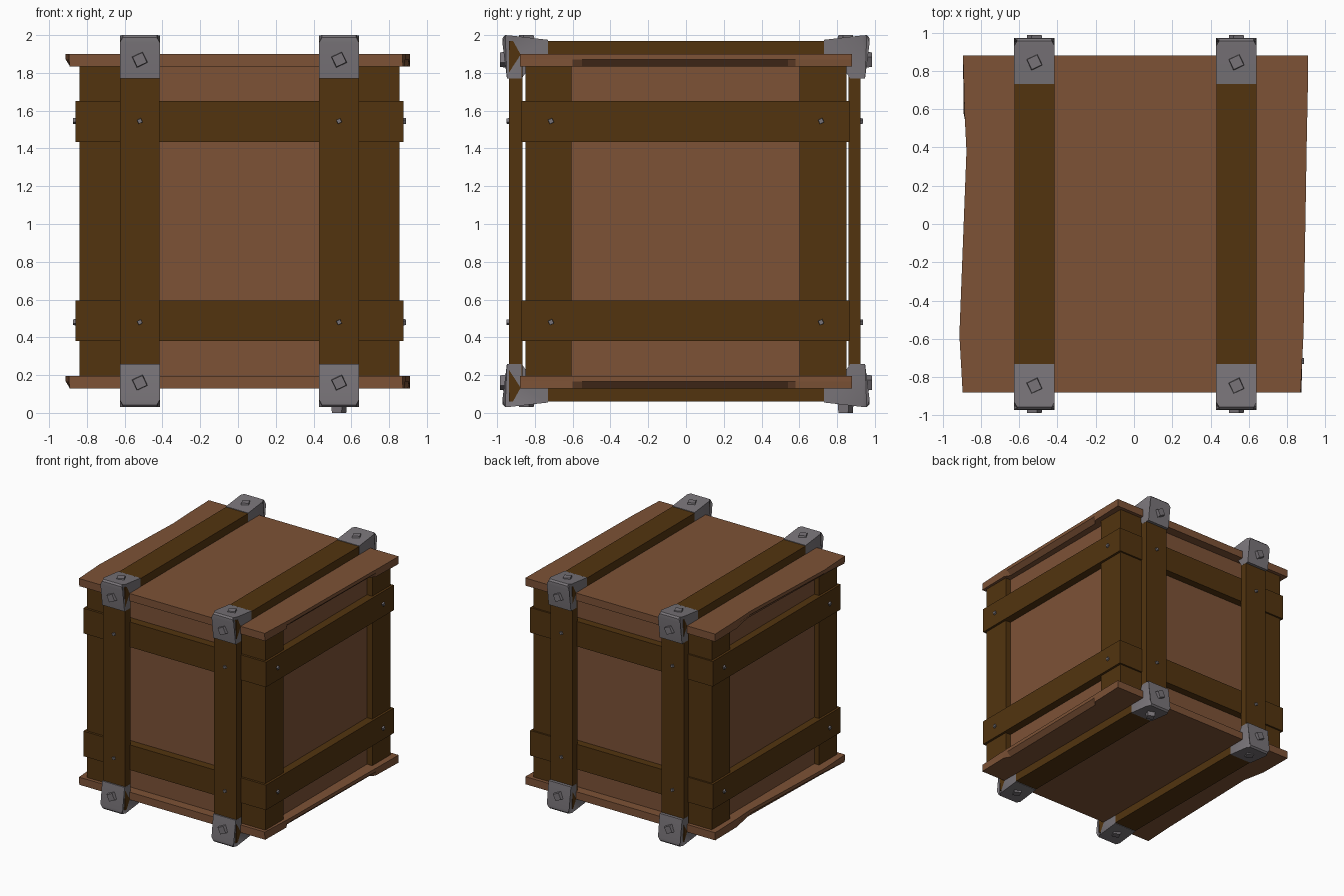
import bpy, bmesh, math
from mathutils import Matrix, Vector

if "Cube" in bpy.data.objects:
    bpy.data.objects.remove(bpy.data.objects["Cube"])


def mat(name, c):
    m = bpy.data.materials.new(name)
    m.diffuse_color = (*c, 1)
    m.use_nodes = True
    m.node_tree.nodes["Principled BSDF"].inputs["Base Color"].default_value = m.diffuse_color
    return m


LIGHT = mat("light_wood", (0.205, 0.085, 0.037))
DARK = mat("dark_wood", (0.085, 0.034, 0.0048))
METAL = mat("grey_metal", (0.19, 0.175, 0.19))


def finish(bm, name, m):
    bmesh.ops.recalc_face_normals(bm, faces=bm.faces[:])
    me = bpy.data.meshes.new(name)
    bm.to_mesh(me)
    bm.free()
    me.materials.append(m)
    o = bpy.data.objects.new(name, me)
    bpy.context.collection.objects.link(o)
    return o


def box(name, x0, x1, y0, y1, z0, z1, m):
    bm = bmesh.new()
    t = Matrix.Translation(((x0 + x1) / 2, (y0 + y1) / 2, (z0 + z1) / 2))
    bmesh.ops.create_cube(bm, size=1, matrix=t @ Matrix.Diagonal((x1 - x0, y1 - y0, z1 - z0, 1)))
    return finish(bm, name, m)


def stud(name, loc, normal, size, height, turn=25):
    # square head, tapered outward, half sunk into the surface
    bm = bmesh.new()
    q = Vector(normal).to_track_quat('Z', 'Y').to_matrix().to_4x4()
    t = Matrix.Translation(loc) @ q @ Matrix.Rotation(math.radians(45 + turn), 4, 'Z')
    bmesh.ops.create_cone(bm, cap_ends=True, segments=4, radius1=size * 0.74,
                          radius2=size * 0.62, depth=height * 2, matrix=t)
    return finish(bm, name, METAL)


# inner crate panels
box("crate_panels", -0.795, 0.805, -0.8, 0.8, 0.16, 1.87, LIGHT)

# corner posts
for x0, x1 in ((-0.84, -0.6), (0.61, 0.855)):
    for y0, y1 in ((-0.85, -0.605), (0.6, 0.85)):
        box("corner_post", x0, x1, y0, y1, 0.19, 1.84, DARK)

# horizontal slats on all four sides
for z0, z1 in ((0.38, 0.595), (1.435, 1.65)):
    box("front_slat", -0.86, 0.875, -0.87, -0.79, z0, z1, DARK)
    box("back_slat", -0.86, 0.875, 0.79, 0.865, z0, z1, DARK)
    box("left_slat", -0.86, -0.78, -0.868, 0.863, z0, z1, DARK)
    box("right_slat", 0.79, 0.875, -0.868, 0.863, z0, z1, DARK)


# lid and base boards with rough, undercut ends: (y, x at top, x at bottom)
LEFT = [(-0.88, -0.895, -0.89), (-0.58, -0.912, -0.875), (0.38, -0.875, -0.85),
        (0.58, -0.885, -0.89), (0.88, -0.893, -0.893)]
RIGHT = [(0.88, 0.91, 0.91), (0.58, 0.906, 0.90), (0.54, 0.904, 0.865),
         (-0.55, 0.886, 0.85), (-0.6, 0.884, 0.88), (-0.88, 0.87, 0.875)]


def board(name, z0, z1):
    bm = bmesh.new()
    rim = LEFT + RIGHT
    mid = z0 + (z1 - z0) * 0.55
    rows = [[bm.verts.new((b, y, z0)) for y, t, b in rim],
            [bm.verts.new((t, y, mid)) for y, t, b in rim],
            [bm.verts.new((t, y, z1)) for y, t, b in rim]]
    bm.faces.new(rows[0])
    bm.faces.new(rows[2])
    n = len(rim)
    for a, b in zip(rows, rows[1:]):
        for i in range(n):
            j = (i + 1) % n
            bm.faces.new((a[i], a[j], b[j], b[i]))
    return finish(bm, name, LIGHT)


board("lid_board", 1.835, 1.90)
board("base_board", 0.13, 0.195)

# metal corner cap: (y outward, z up from middle, half width)
CAP = [(0.73, 0.875, 0.106), (0.73, 0.96, 0.106), (0.93, 0.983, 0.106), (0.957, 0.985, 0.09),
       (0.97, 0.972, 0.09), (0.972, 0.945, 0.106), (0.948, 0.755, 0.106), (0.87, 0.755, 0.106),
       (0.87, 0.875, 0.106)]
MID = 1.015


def cap(cx, sy, sz):
    bm = bmesh.new()
    sides = [[bm.verts.new((cx + s * w, sy * y, MID + sz * z)) for y, z, w in CAP] for s in (-1, 1)]
    for s in sides:
        bm.faces.new(s)
    n = len(CAP)
    for i in range(n):
        j = (i + 1) % n
        bm.faces.new((sides[0][i], sides[0][j], sides[1][j], sides[1][i]))
    bmesh.ops.triangulate(bm, faces=[f for f in bm.faces if len(f.verts) > 4])
    o = finish(bm, "corner_cap", METAL)
    bpy.context.view_layer.objects.active = o
    o.select_set(True)
    bpy.ops.object.shade_smooth_by_angle(angle=math.radians(40))
    o.select_set(False)


# two strap hoops with caps, bolts and nails
for cx in (-0.52, 0.535):
    a, b = cx - 0.105, cx + 0.105
    box("top_strap", a, b, -0.937, 0.923, 1.895, 1.97, DARK)
    box("bottom_strap", a, b, -0.937, 0.923, 0.06, 0.135, DARK)
    box("front_strap", a, b, -0.937, -0.865, 0.062, 1.968, DARK)
    box("back_strap", a, b, 0.86, 0.923, 0.062, 1.968, DARK)
    for sy in (-1, 1):
        for sz in (-1, 1):
            cap(cx, sy, sz)
            stud("cap_side_bolt", (cx, sy * 0.96, MID + sz * 0.855), (0, sy, 0), 0.065, 0.026)
            low = cx > 0 and sy > 0 and sz < 0
            stud("cap_face_bolt", (cx, sy * 0.845, MID + sz * 0.972), (0, 0, sz),
                 0.065, 0.043 if low else 0.013)
        for z in (0.48, 1.545):
            stud("strap_nail", (cx, -0.937 if sy < 0 else 0.923, z), (0, sy, 0), 0.024, 0.014)

# side nails through the slats
for sx, x in ((-1, -0.86), (1, 0.875)):
    for y in (-0.715, 0.715):
        for z in (0.48, 1.545):
            stud("slat_nail", (x, y, z), (sx, 0, 0), 0.026, 0.014)
